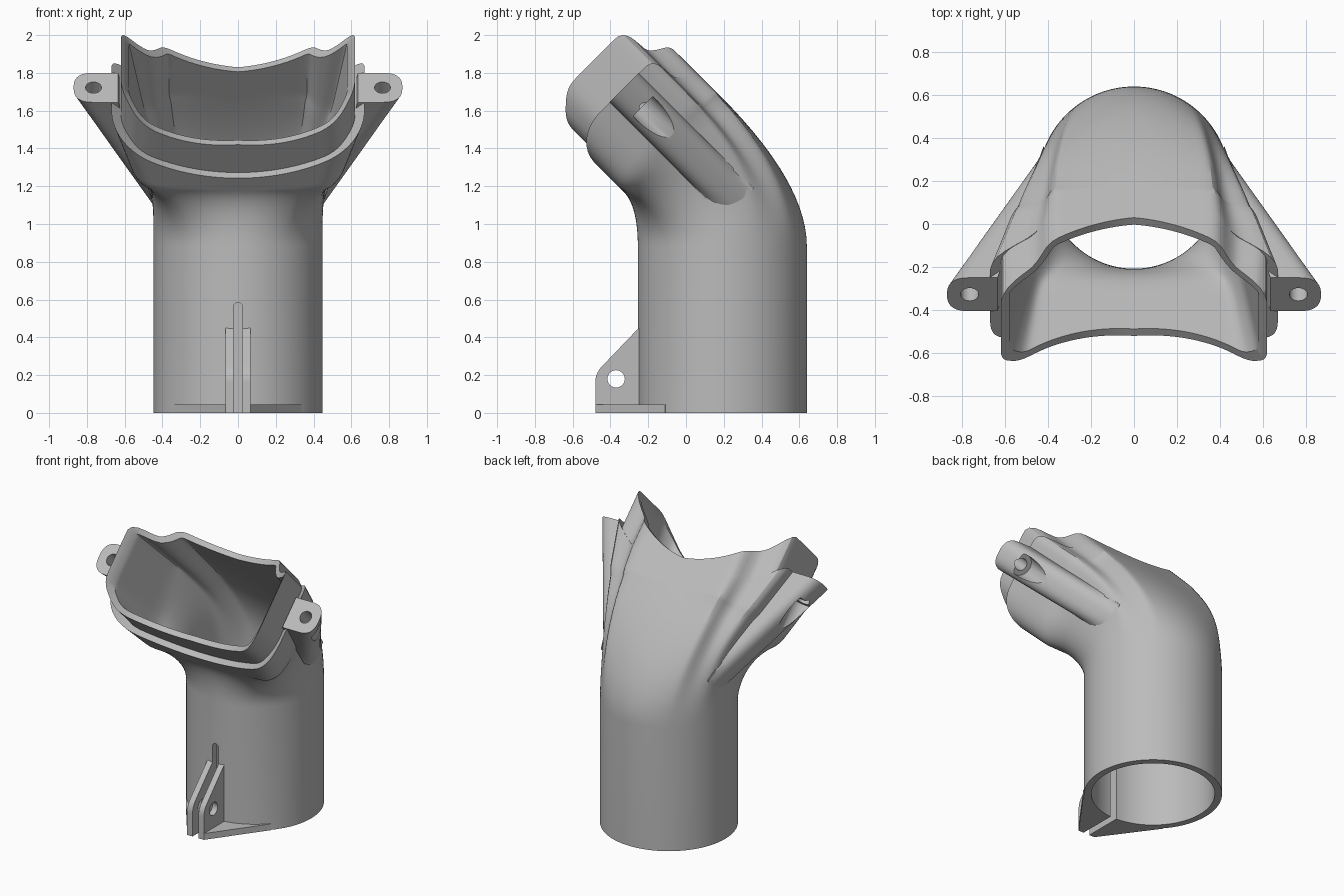
import bpy, bmesh, math
from mathutils import Vector

if "Cube" in bpy.data.objects:
    bpy.data.objects.remove(bpy.data.objects["Cube"])

grey = bpy.data.materials.new("plain_grey")
grey.use_nodes = True
GREY = (0.5, 0.5, 0.5, 1)
grey.diffuse_color = GREY
grey.node_tree.nodes["Principled BSDF"].inputs["Base Color"].default_value = GREY

ROOT2 = math.sqrt(2)
HALF = 64                       # points along half a cross-section
CENTRE_Y = 0.19
V0, V1 = 0.594, 1.315           # outlet section bottom and top
S0 = 1.5                        # depth where the bend becomes straight


def add(name, rings, closed=False):
    """Skin equal rings of points; cap the ends unless the loop is closed."""
    bm = bmesh.new()
    loops = [[bm.verts.new(p) for p in ring] for ring in rings]
    pairs = list(zip(loops, loops[1:])) + ([(loops[-1], loops[0])] if closed else [])
    n = len(loops[0])
    for a, b in pairs:
        for i in range(n):
            j = (i + 1) % n
            bm.faces.new((a[i], a[j], b[j], b[i]))
    if not closed:
        bm.faces.new(loops[0])
        bm.faces.new(loops[-1])
    bmesh.ops.remove_doubles(bm, verts=bm.verts, dist=0.0002)
    bmesh.ops.recalc_face_normals(bm, faces=bm.faces)
    mesh = bpy.data.meshes.new(name)
    bm.to_mesh(mesh)
    bm.free()
    mesh.materials.append(grey)
    ob = bpy.data.objects.new(name, mesh)
    bpy.context.collection.objects.link(ob)
    return ob


def rod(start, end, radius, sides=32):
    start, end = Vector(start), Vector(end)
    turn = (end - start).to_track_quat('Z', 'Y')
    circle = [turn @ Vector((radius * math.cos(a), radius * math.sin(a), 0))
              for a in (math.tau * i / sides for i in range(sides))]
    return add("cutter", [[start + c for c in circle], [end + c for c in circle]])


def cut(ob, cutters):
    """Subtract the cutters and bake the result."""
    for c in cutters:
        c.hide_render = True
        mod = ob.modifiers.new("cut", 'BOOLEAN')
        mod.operation, mod.solver, mod.object = 'DIFFERENCE', 'EXACT', c
    deps = bpy.context.evaluated_depsgraph_get()
    baked = bpy.data.meshes.new_from_object(ob.evaluated_get(deps))
    ob.modifiers.clear()
    ob.data = baked
    for c in cutters:
        bpy.data.objects.remove(c)


def rounded(corners):
    """Polyline with each corner (x, y, r) rounded."""
    pts = []
    for i, (x, y, r) in enumerate(corners):
        p = Vector((x, y))
        if r == 0:
            pts.append(p)
            continue
        a = p + (Vector(corners[i - 1][:2]) - p).normalized() * r
        b = p + (Vector(corners[(i + 1) % len(corners)][:2]) - p).normalized() * r
        pts += [bezier(a, p, b, k / 10) for k in range(11)]
    return pts


def bezier(a, b, c, t):
    return Vector(a) * (1 - t) ** 2 + Vector(b) * 2 * t * (1 - t) + Vector(c) * t * t


def resample(pts, count):
    lengths = [(b - a).length for a, b in zip(pts, pts[1:])]
    total, out = sum(lengths), []
    for k in range(count + 1):
        d, i = total * k / count, 0
        while i < len(lengths) - 1 and d > lengths[i]:
            d -= lengths[i]
            i += 1
        out.append(pts[i].lerp(pts[i + 1], min(1, d / lengths[i])))
    return out


def clamp(t):
    return max(0.0, min(1.0, t))


def inset(pts, d):
    out = []
    for i, p in enumerate(pts):
        t = (pts[min(i + 1, HALF)] - pts[max(i - 1, 0)]).normalized()
        if i in (0, HALF):
            t = Vector((1 if i == 0 else -1, 0))
        out.append(p + Vector((-t.y, t.x)) * d)
    return out


def on_outlet(x, v, s):
    u = v * ROOT2
    return Vector((x, (u - s) / 2, (u + s) / 2))


# Half cross-sections of the outlet: shoulder, lip and cavity
shoulder = resample(rounded([(0, V0, 0), (0.67, V0, 0.22), (0.67, 1.2, 0.06),
                             (0.46, 1.212, 0.06), (0.395, 1.313, 0.04), (0, V1, 0)]), HALF)
lip = [Vector((p.x - 0.05 * clamp((p.x - 0.45) / 0.17),
               p.y + 0.042 * clamp(1.3 - (p.y - V0) / 0.3))) for p in shoulder]
cavity = inset(lip, 0.04)


def shoulder_depth(p):
    return 1.645 + ROOT2 * (0.93 - math.sqrt(0.93 ** 2 - p.x ** 2))


def lip_depth(p):
    middle = 1.95 - 0.15 * (p.y - V0) / (V1 - V0)
    side = clamp(p.x / 0.45)
    return middle + (1.875 - middle) * side + ROOT2 * (0.735 - math.sqrt(0.735 ** 2 - p.x ** 2))


FRONT_END, BACK_END = on_outlet(0, V0, S0), on_outlet(0, V1, S0)


def ring(tau, radius, section, depth):
    """tau < 0: foot of the pipe, 0..1: bend, 1..2: straight outlet."""
    k = clamp(tau / 1.2)
    g = k * k * (3 - 2 * k)
    t = clamp(tau)
    spread = t * t / 2 if tau < 1 else tau / 2
    wide = max(p.x for p in section)
    front = bezier((0, -0.255, 0.88), (0, -0.255, 1.095), FRONT_END, t)
    back = bezier((0, 0.64, 0.88), (0, 0.64, 1.22), BACK_END, t)
    if tau < 0:
        front.z = back.z = 0
    half = []
    for i, p in enumerate(section):
        a = math.pi * i / HALF
        # only the flanks widen along the outlet
        px = p.x - (wide - radius) * (1 - spread) * clamp((p.x - 0.36) / (wide - 0.36))
        x = (1 - g) * radius * math.sin(a) + g * px
        q = (1 - g) * (0.5 - 0.5 * math.cos(a) * radius / 0.447) + g * (p.y - V0) / (V1 - V0)
        if tau <= 1:
            pos = front.lerp(back, q)
        else:
            pos = on_outlet(0, V0 + q * (V1 - V0), S0 + (tau - 1) * (depth(p) - S0))
        half.append(Vector((x, pos.y, pos.z)))
    return half + [Vector((-p.x, p.y, p.z)) for p in half[-2:0:-1]]


# Hollow pipe with bend, stepped outlet and saddle-shaped rim
taus = [-1] + [i / 14 for i in range(29)]
outer = [ring(t, 0.447, shoulder, shoulder_depth) for t in taus]
rim = [ring(2, 0.447, lip, shoulder_depth), ring(2, 0.447, lip, lip_depth)]
inner = [ring(t, 0.40, cavity, lip_depth) for t in reversed(taus)]
pipe = add("pipe_body", outer + rim + inner, closed=True)

# Clamp slot with a rounded top
slot = [(-0.024, -0.1), (0.024, -0.1)] + [
    (0.024 * math.cos(a), 0.56 + 0.024 * math.sin(a)) for a in (math.pi * i / 10 for i in range(11))]
cut(pipe, [add("cutter", [[(x, y, z) for x, z in slot] for y in (-0.7, 0)])])
parts = [pipe]

for side, label in ((1, "left"), (-1, "right")):
    # Clamp plate with bolt hole
    profile = rounded([(-0.48, 0, 0), (-0.48, 0.21, 0.05), (-0.245, 0.455, 0),
                       (-0.225, 0.455, 0), (-0.225, 0, 0)])
    plate = add(label + "_clamp_plate", [[(side * x, y, z) for y, z in profile] for x in (0.024, 0.066)])
    cut(plate, [rod((side * -0.1, -0.37, 0.18), (side * 0.2, -0.37, 0.18), 0.046)])

    # Thin foot web from the plate to the pipe
    arc = [math.radians(48 - 4 * i) for i in range(12)]
    web = [(0.024, -0.48), (0.066, -0.48), (0.335, -0.112)] + [
        (0.43 * math.sin(a), CENTRE_Y - 0.43 * math.cos(a)) for a in arc]
    foot = add(label + "_foot_web", [[(side * x, y, z) for x, y in web] for z in (0, 0.045)])

    # Tapered mounting arm with screw hole and counterbore
    end = rounded([(0.635, 0.876, 0), (0.87, 0.876, 0.1), (0.87, 1.096, 0.1), (0.635, 1.096, 0)])
    arm_rings = []
    for i in range(13):
        f = i / 12
        root = 0.635 - 0.215 * f
        arm_rings.append([on_outlet(side * (root if p.x < 0.64 else max(root + 0.002, p.x - 0.435 * f)),
                                    p.y, 2.05 - 1.22 * f) for p in end])
    arm = add(label + "_mounting_arm", arm_rings)

    def axis(s):
        return on_outlet(side * 0.765, 0.986, s)
    cut(arm, [rod(axis(2.3), axis(1.5), 0.042), rod(axis(1.85), axis(0.8), 0.075)])
    parts += [plate, foot, arm]

# Smooth shading with crisp edges
bpy.ops.object.select_all(action='DESELECT')
for ob in parts:
    ob.select_set(True)
bpy.context.view_layer.objects.active = pipe
bpy.ops.object.shade_smooth_by_angle(angle=math.radians(30))
